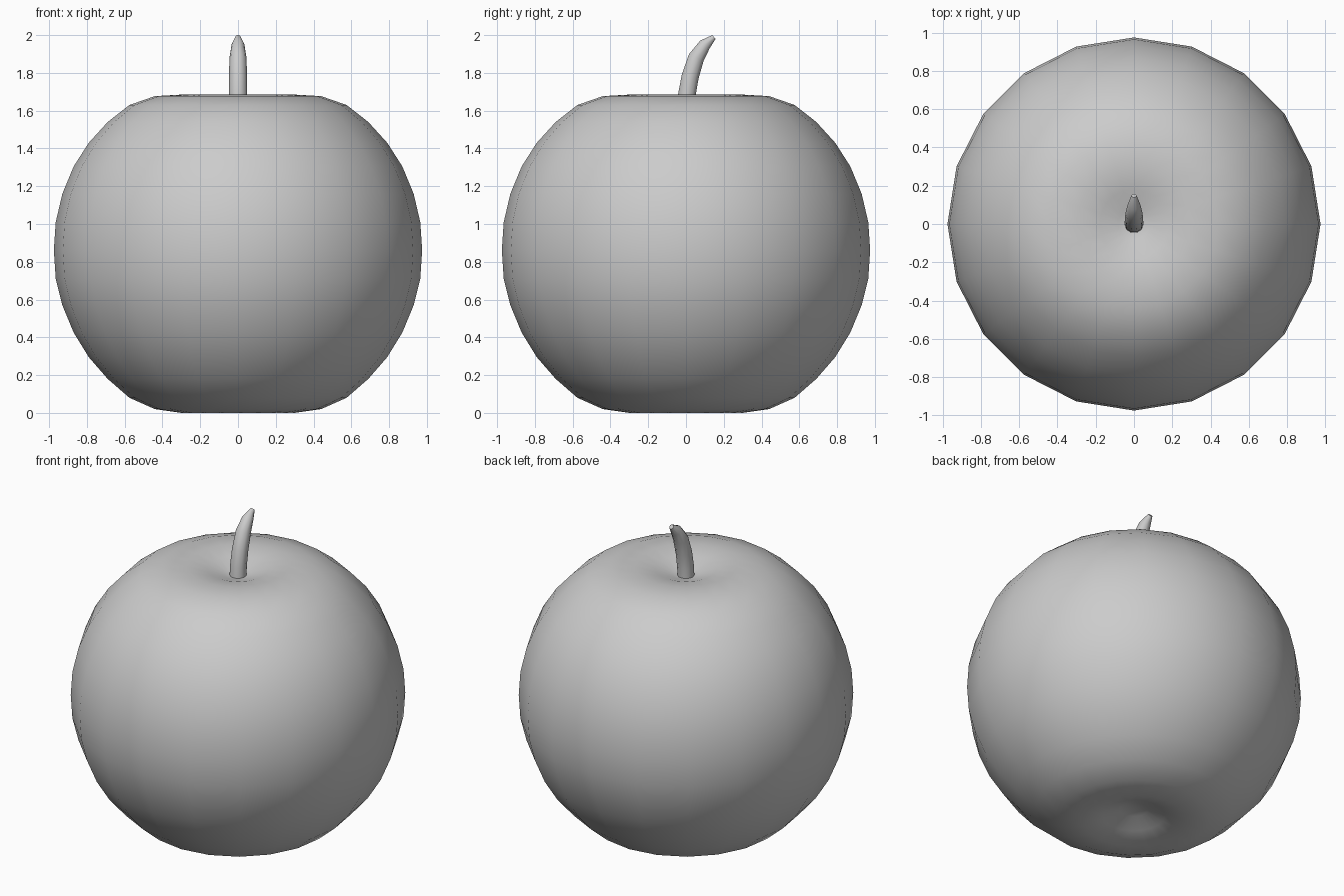
import bpy, bmesh, math
from mathutils import Vector

if "Cube" in bpy.data.objects:
    bpy.data.objects.remove(bpy.data.objects["Cube"])


def sweep(name, rings, sides, cap=False):
    """Skin rings given as (centre, radius, tilt about x); radius 0 closes to a point."""
    bm = bmesh.new()
    loops = []
    for c, r, tilt in rings:
        if r == 0:
            loops.append([bm.verts.new(c)])
            continue
        loop = []
        for i in range(sides):
            a = 2 * math.pi * i / sides
            x, y = r * math.cos(a), r * math.sin(a)
            loop.append(bm.verts.new(Vector(c) + Vector((x, y * math.cos(tilt), y * math.sin(tilt)))))
        loops.append(loop)
    for lo, hi in zip(loops, loops[1:]):
        for i in range(sides):
            j = (i + 1) % sides
            if len(lo) == 1:
                bm.faces.new((lo[0], hi[j], hi[i]))
            elif len(hi) == 1:
                bm.faces.new((lo[i], lo[j], hi[0]))
            else:
                bm.faces.new((lo[i], lo[j], hi[j], hi[i]))
    if cap:
        bm.faces.new(loops[0][::-1])
        bm.faces.new(loops[-1])
    bmesh.ops.recalc_face_normals(bm, faces=bm.faces)
    me = bpy.data.meshes.new(name)
    bm.to_mesh(me)
    bm.free()
    ob = bpy.data.objects.new(name, me)
    bpy.context.collection.objects.link(ob)
    bpy.context.view_layer.objects.active = ob
    ob.select_set(True)
    bpy.ops.object.shade_smooth_by_angle(angle=math.radians(50))
    ob.select_set(False)
    return ob


# Fruit body: lathe profile with a dimple at each end (radius, height)
profile = [(0, 0.085), (0.08, 0.075), (0.18, 0.035), (0.30, 0.004), (0.44, 0.02),
           (0.575, 0.08), (0.69, 0.18), (0.79, 0.295), (0.87, 0.425), (0.93, 0.57),
           (0.965, 0.71), (0.975, 0.86), (0.965, 1.01), (0.93, 1.16), (0.87, 1.305),
           (0.79, 1.43), (0.69, 1.54), (0.575, 1.63), (0.44, 1.677), (0.30, 1.685),
           (0.18, 1.665), (0.08, 1.63), (0, 1.615)]
profile[3] = (0.30, 0.0)
sweep("fruit_body", [((0, 0, z), r, 0) for r, z in profile], 20)

# Stem: tapering tube curving backwards (y, z, radius, tilt in degrees)
path = [(0.0, 1.58, 0.05, 0), (0.004, 1.68, 0.049, -6), (0.022, 1.78, 0.048, -15),
        (0.054, 1.88, 0.045, -26), (0.10, 1.95, 0.034, -40), (0.148, 1.99, 0.014, -50)]
sweep("stem", [((0, y, z), r, math.radians(t)) for y, z, r, t in path], 10, cap=True)
